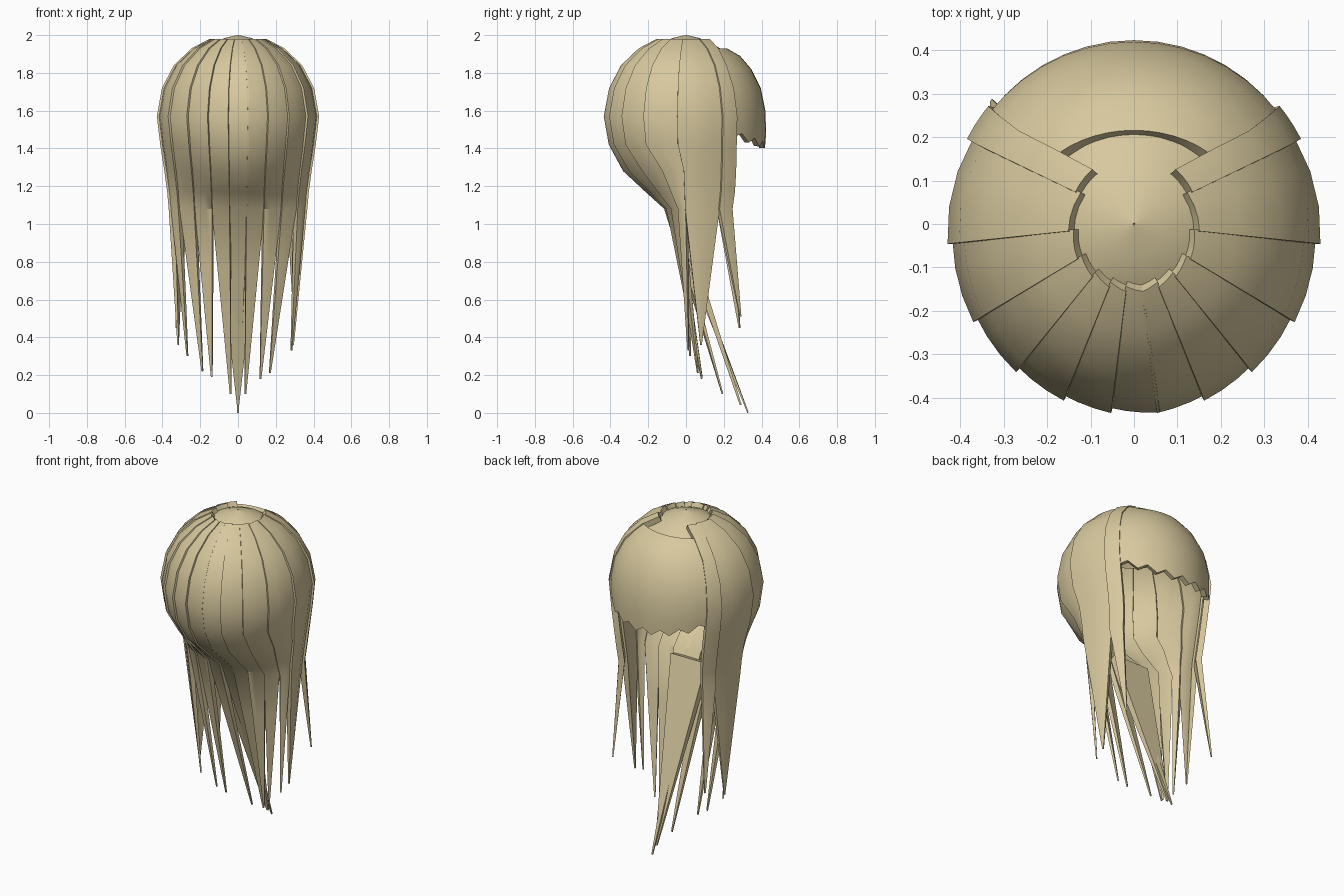
import bpy, math
from mathutils import Vector

if "Cube" in bpy.data.objects:
    bpy.data.objects.remove(bpy.data.objects["Cube"])

# Profile rows: z, half width in x, depth toward the back (-y), depth toward the open side (+y)
ROWS = [(1.98, .14, .145, .15), (1.93, .235, .24, .24), (1.84, .33, .335, .33),
        (1.72, .393, .398, .39), (1.57, .42, .427, .42), (1.42, .402, .40, .415),
        (1.28, .38, .325, .41), (1.17, .365, .205, .40), (1.08, .357, .105, .38)]

MAT = bpy.data.materials.new("straw_hair")
MAT.diffuse_color = (.68, .58, .34, 1)
MAT.use_nodes = True
MAT.node_tree.nodes["Principled BSDF"].inputs["Base Color"].default_value = MAT.diffuse_color


def ring_point(deg, row, grow=0.0):
    """Point on the hair surface; 0 degrees is -y, positive turns to +x."""
    z, sx, yb, yf = row
    s, c = math.sin(math.radians(deg)), math.cos(math.radians(deg))
    # the nape is rounder than the head, so it bulges in the middle
    shape = c ** (1.5 if z < 1.3 else 1) if c > 0 else c
    return Vector(((sx + grow) * s, -((yb if c > 0 else yf) + grow) * shape, z))


def row_at(z):
    for a, b in zip(ROWS, ROWS[1:]):
        if a[0] >= z >= b[0]:
            t = (a[0] - z) / (a[0] - b[0])
            return tuple(p + (q - p) * t for p, q in zip(a, b))
    return ROWS[0] if z > 1.5 else ROWS[-1]


def sheet(name, grid, thick, taper_rows=0):
    """Solid sheet from a grid of points (rows top to bottom), thinning over its last rows."""
    n, rows = len(grid[0]), len(grid)
    verts = [p for r in grid for p in r]
    faces = [(i * n + j, (i + 1) * n + j, (i + 1) * n + j + 1, i * n + j + 1)
             for i in range(rows - 1) for j in range(n - 1)]
    me = bpy.data.meshes.new(name)
    me.from_pydata(verts, [], faces)
    me.materials.append(MAT)
    ob = bpy.data.objects.new(name, me)
    bpy.context.collection.objects.link(ob)
    group = ob.vertex_groups.new(name="thickness")
    for i in range(rows):
        left = rows - 1 - i
        w = .2 + .8 * left / taper_rows if left < taper_rows else 1
        group.add(range(i * n, i * n + n), w, 'REPLACE')
    m = ob.modifiers.new("thickness", 'SOLIDIFY')
    m.thickness, m.offset, m.vertex_group = thick, -1, "thickness"
    bpy.ops.object.select_all(action='DESELECT')
    ob.select_set(True)
    bpy.context.view_layer.objects.active = ob
    bpy.ops.object.modifier_apply(modifier="thickness")
    bpy.ops.object.shade_smooth_by_angle(angle=math.radians(30))
    return ob


def lock(name, a0, a1, tip):
    """One lock: follows the head, then tapers to its tip."""
    n = 4
    grid = []
    for k, row in enumerate(ROWS):
        pts = []
        for j in range(n):
            t = j / (n - 1)
            a = a0 + (a1 - a0) * t
            # face opening narrows toward the crown
            if abs(a) > 117 and k < 2:
                a += math.copysign((12, 4)[k] * (abs(a) - 117) / 12, a)
            out = 1 - t if a0 + a1 > 0 else t
            pts.append(ring_point(a, row, .012 * out if abs(a0 + a1) < 220 else .012))
        grid.append(pts)
    last = grid[-1]
    across = (last[-1] - last[0]).normalized()
    tip = Vector(tip)
    for f in (.33, .67, 1):
        grid.append([p.lerp(tip + across * .008 * (j / (n - 1) - .5), f)
                     for j, p in enumerate(last)])
    return sheet(name, grid, .034, 3)


# Locks: start angle, end angle, tip
LOCKS = [(-129, -117, (-.33, .285, .45)), (-118, -84, (-.32, .08, .36)),
         (-85, -59, (-.27, .02, .30)), (-60, -39, (-.19, .06, .22)),
         (-40, -22, (-.14, .08, .19)), (-23, -7, (-.04, .19, .10)),
         (-8, 8, (0, .325, 0)), (7, 23, (.04, .19, .10)),
         (22, 40, (.12, .08, .18)), (39, 60, (.17, .06, .21)),
         (59, 85, (.285, .01, .33)), (84, 118, (.295, .08, .36)),
         (117, 129, (.30, .29, .51))]
for i, (a0, a1, tip) in enumerate(LOCKS):
    lock(f"hair_lock_{i + 1}", a0, a1, tip)

# Broad strand inside the nape
grid = [[Vector((s * .12, -.07, 1.06)).lerp(Vector((s * .006, .285, .04)), f)
         for s in (-1, 0, 1)] for f in (0, .33, .67, 1)]
sheet("inner_strand", grid, .05, 3)

# Fringe with a zigzag hem
cols = 15
fringe = []
for z in (1.93, 1.89, 1.82, 1.72, 1.6, 1.5, 0):
    pts = []
    for j in range(cols):
        u = 2 * j / (cols - 1) - 1
        zz = z or 1.40 + .06 * u * u + (.035 if j % 2 else 0)
        row = row_at(zz)
        p = ring_point(180 + 53 * u, row, .006)
        if z == 1.93:
            p.y -= .03 * (1 - u * u)
        pts.append(p)
    fringe.append(pts)
sheet("fringe", fringe, .03)

# Crown cap showing through the opening on top
cap = []
for r, z in ((.002, 2.0), (.07, 1.985), (.14, 1.955), (.22, 1.905), (.29, 1.84)):
    cap.append([Vector((r * math.sin(math.tau * j / 24), -r * math.cos(math.tau * j / 24), z))
                for j in range(25)])
sheet("crown_cap", cap, .02)
